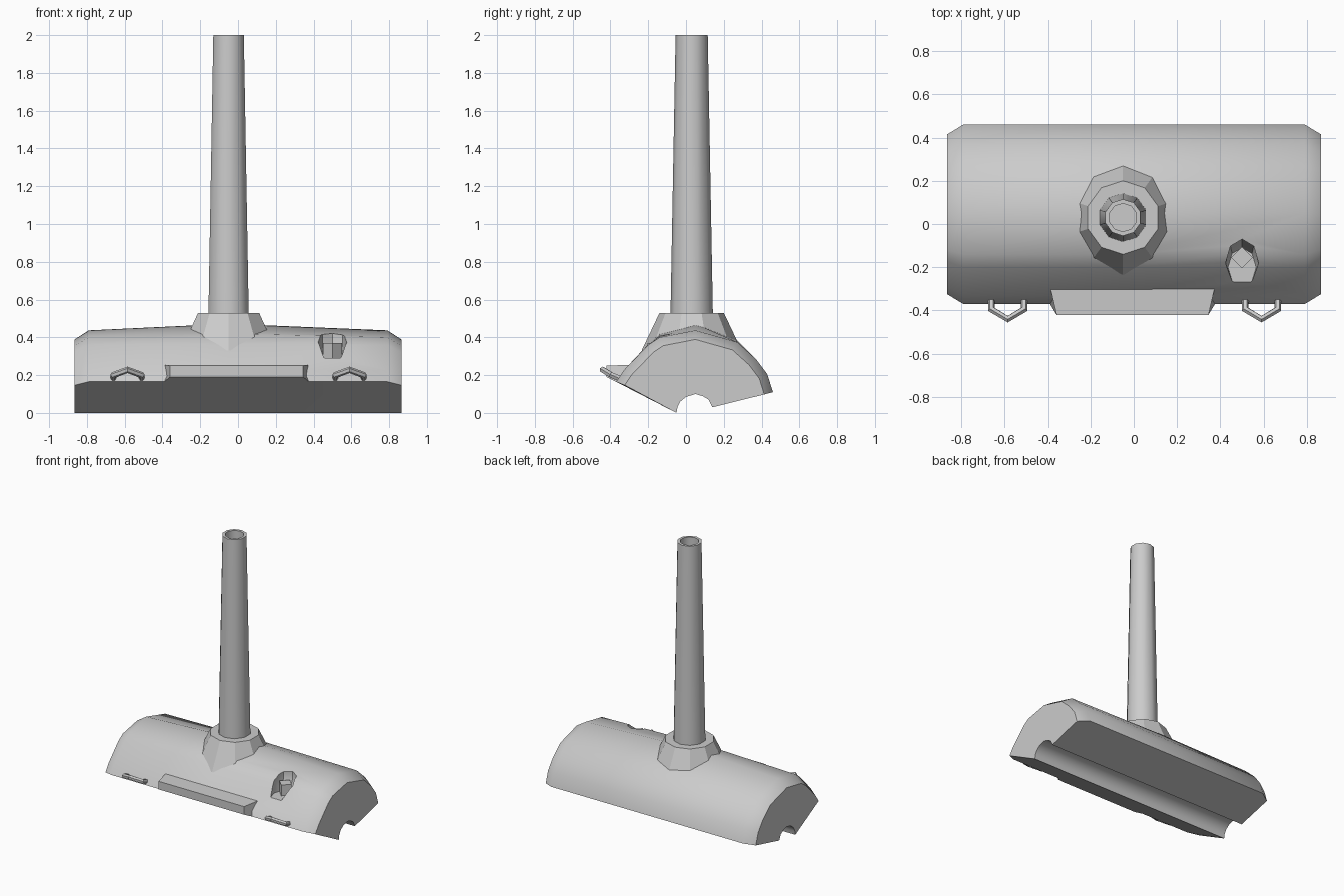
import bpy, bmesh, math
from mathutils import Vector

cube = bpy.data.objects.get("Cube")
if cube:
    bpy.data.objects.remove(cube, do_unlink=True)

grey = bpy.data.materials.new("plain grey")
grey.use_nodes = True
grey.diffuse_color = (0.6, 0.6, 0.6, 1)
grey.node_tree.nodes["Principled BSDF"].inputs["Base Color"].default_value = (0.6, 0.6, 0.6, 1)


def loft(name, rings, angle=40):
    """Skin a list of equal-length closed rings and cap both ends."""
    bm = bmesh.new()
    loops = [[bm.verts.new(p) for p in ring] for ring in rings]
    n = len(loops[0])
    for a, b in zip(loops, loops[1:]):
        for i in range(n):
            j = (i + 1) % n
            bm.faces.new((a[i], a[j], b[j], b[i]))
    bm.faces.new(loops[0])
    bm.faces.new(loops[-1])
    bmesh.ops.recalc_face_normals(bm, faces=bm.faces)
    mesh = bpy.data.meshes.new(name)
    bm.to_mesh(mesh)
    bm.free()
    mesh.materials.append(grey)
    obj = bpy.data.objects.new(name, mesh)
    bpy.context.collection.objects.link(obj)
    smooth(obj, angle)
    return obj


def activate(obj):
    bpy.ops.object.select_all(action='DESELECT')
    obj.select_set(True)
    bpy.context.view_layer.objects.active = obj


def smooth(obj, angle):
    activate(obj)
    bpy.ops.object.shade_smooth_by_angle(angle=math.radians(angle))


def circle(x, y, z, rx, ry, sides):
    """Horizontal ring with a corner pointing to the back."""
    turn = [math.tau * i / sides + math.pi / 2 for i in range(sides)]
    return [(x + rx * math.cos(t), y + ry * math.sin(t), z) for t in turn]


# Head: arched section with a groove along its underside
shell = [(-0.05, 0), (-0.37, 0.165), (-0.33, 0.225), (-0.2, 0.36), (-0.14, 0.4),
         (0.05, 0.437), (0.27, 0.375), (0.37, 0.285), (0.43, 0.205), (0.46, 0.11)]
groove = [(0.14, 0.03), (0.12, 0.07), (0.09, 0.088), (0.05, 0.1),
          (0.0, 0.085), (-0.03, 0.06), (-0.045, 0.03)]


def section(x, scale=1, rise=0):
    ring = [(x, *shell[0])]
    for y, z in shell[1:]:
        lift = rise * max(0, (z - 0.35) / 0.087)
        ring.append((x, 0.045 + (y - 0.045) * scale, z * scale + lift))
    return ring + [(x, y, z) for y, z in groove]


head = loft("head", [section(-0.865, 0.89), section(-0.79), section(-0.05, 1, 0.035),
                     section(0.79), section(0.865, 0.89)])

# Recess cut in the upper front of the head, with a square pin inside
cutter = loft("recess_cutter", [circle(0.5, -0.2, 0.29, 0.065, 0.09, 8),
                                circle(0.5, -0.18, 0.37, 0.076, 0.11, 8),
                                circle(0.5, -0.18, 0.6, 0.076, 0.11, 8)])
cutter.hide_render = True
cut = head.modifiers.new("recess", 'BOOLEAN')
cut.object = cutter
cut.solver = 'EXACT'
activate(head)
bpy.ops.object.modifier_apply(modifier=cut.name)
bpy.data.objects.remove(cutter, do_unlink=True)
smooth(head, 40)
loft("recess_pin", [circle(0.5, -0.155, z, 0.05, 0.05, 4) for z in (0.27, 0.37)])

# Collar and hollow tapered tube
cx, cy = -0.05, 0.03
loft("collar", [circle(cx, cy, z, r, r, 10) for z, r in ((0.33, 0.265), (0.53, 0.17))], 30)
loft("tube", [circle(cx, cy, z, r, r, 10) for z, r in
              ((0.45, 0.113), (0.53, 0.112), (2.0, 0.085), (2.0, 0.065), (1.6, 0.065))])

# Raised lip along the front edge, with slanted ends
loft("front_lip", [[(x, -0.37, 0.165), (x + dx, -0.42, 0.19), (x + dx, -0.42, 0.25),
                    (x, -0.29, 0.255), (x, -0.29, 0.2)]
                   for x, dx in ((-0.39, 0.03), (0.375, -0.03))], 30)

# Pointed wire hooks at either side of the lip
path = [Vector(p) for p in ((-0.075, -0.32, 0.17), (-0.075, -0.395, 0.2), (0, -0.44, 0.228),
                            (0.075, -0.395, 0.2), (0.075, -0.32, 0.17))]
up = Vector((0, 0.45, 0.89))
for name, x in (("right_hook", -0.585), ("left_hook", 0.59)):
    rings = []
    for i, p in enumerate(path):
        along = (path[min(i + 1, 4)] - path[max(i - 1, 0)]).normalized()
        side = along.cross(up).normalized()
        rings.append([p + Vector((x, 0, 0)) + 0.017 * (side * math.cos(t) + up * math.sin(t))
                      for t in (math.tau * k / 6 for k in range(6))])
    loft(name, rings)
